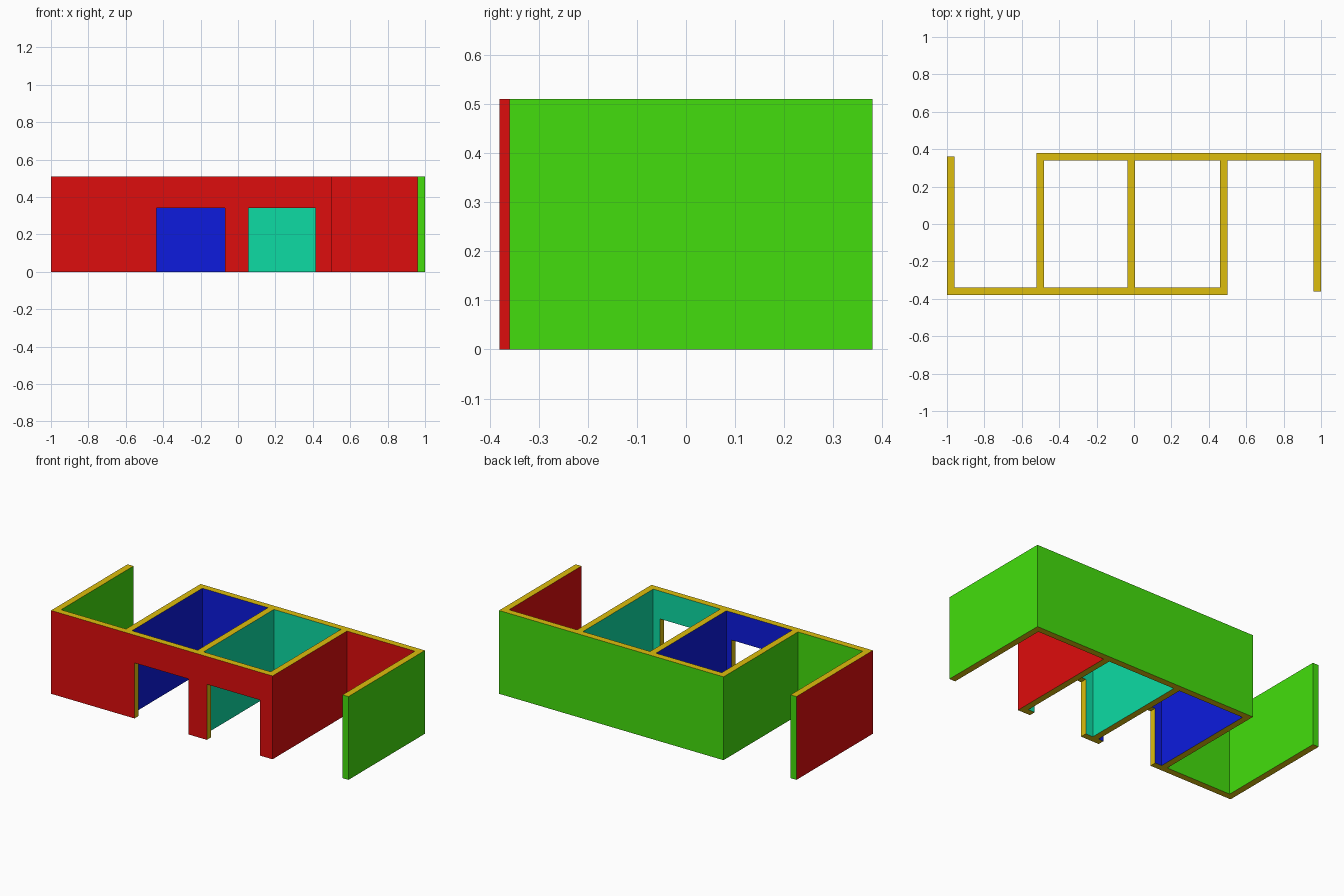
import bpy
import bmesh

if "Cube" in bpy.data.objects:
    bpy.data.objects.remove(bpy.data.objects["Cube"])

H = 0.51        # wall height
DOOR_H = 0.34   # door height


def material(name, srgb):
    m = bpy.data.materials.new(name)
    lin = [(c / 12.92 if c <= 0.04045 else ((c + 0.055) / 1.055) ** 2.4) for c in srgb]
    m.diffuse_color = (*lin, 1)
    m.use_nodes = True
    m.node_tree.nodes["Principled BSDF"].inputs["Base Color"].default_value = m.diffuse_color
    return m


YELLOW, RED, GREEN, BLUE, TEAL = range(5)
MATS = [
    material("cut_yellow", (0.87, 0.745, 0.05)),
    material("front_red", (0.87, 0.05, 0.05)),
    material("back_green", (0.263, 0.87, 0.05)),
    material("room_blue", (0.05, 0.106, 0.87)),
    material("room_teal", (0.05, 0.86, 0.64)),
]


def new_object(name, bm):
    bmesh.ops.recalc_face_normals(bm, faces=bm.faces[:])
    mesh = bpy.data.meshes.new(name)
    bm.to_mesh(mesh)
    bm.free()
    for m in MATS:
        mesh.materials.append(m)
    ob = bpy.data.objects.new(name, mesh)
    bpy.context.collection.objects.link(ob)
    return ob


def rectangle(x0, x1, y0, y1):
    return [(x0, y0), (x1, y0), (x1, y1), (x0, y1)]


def extrude_plan(name, loops):
    """Extrude closed plan loops [(points, colour of each side)] into one capped solid."""
    bm = bmesh.new()
    caps = ([], [])
    for points, colours in loops:
        low = [bm.verts.new((x, y, 0)) for x, y in points]
        top = [bm.verts.new((x, y, H)) for x, y in points]
        n = len(points)
        for i, colour in enumerate(colours):
            j = (i + 1) % n
            bm.faces.new((low[i], low[j], top[j], top[i])).material_index = colour
            for ring, edges in zip((low, top), caps):
                edges.append(bm.edges.get((ring[i], ring[j])))
    for edges, z in zip(caps, (-1, 1)):
        bmesh.ops.triangle_fill(bm, use_beauty=True, edges=edges, normal=(0, 0, z))
    return new_object(name, bm)


# Wall plan: S-shaped outline around two closed rooms
outline = [(-1, -.38), (.5, -.38), (.5, .34), (.96, .34), (.96, -.36), (1, -.36),
           (1, .38), (-.52, .38), (-.52, -.34), (-.96, -.34), (-.96, .36), (-1, .36)]
walls = extrude_plan("walls", [
    (outline, [RED] * 4 + [GREEN] * 7 + [RED]),
    (rectangle(-.48, -.035, -.34, .34), [BLUE] * 4),
    (rectangle(.005, .46, -.34, .34), [TEAL] * 4),
])

# Door openings cut through the front wall
bpy.context.view_layer.objects.active = walls
walls.select_set(True)
for x0, x1 in ((-.435, -.07), (.055, .415)):
    bm = bmesh.new()
    bmesh.ops.create_cube(bm, size=1)
    for v in bm.verts:
        v.co = (x0 if v.co.x < 0 else x1,
                -.45 if v.co.y < 0 else -.30,
                -.1 if v.co.z < 0 else DOOR_H)
    cutter = new_object("door_cutter", bm)
    cutter.hide_render = True
    mod = walls.modifiers.new("door", 'BOOLEAN')
    mod.operation = 'DIFFERENCE'
    mod.solver = 'EXACT'
    mod.object = cutter
    bpy.ops.object.modifier_apply(modifier=mod.name)
    bpy.data.objects.remove(cutter)
